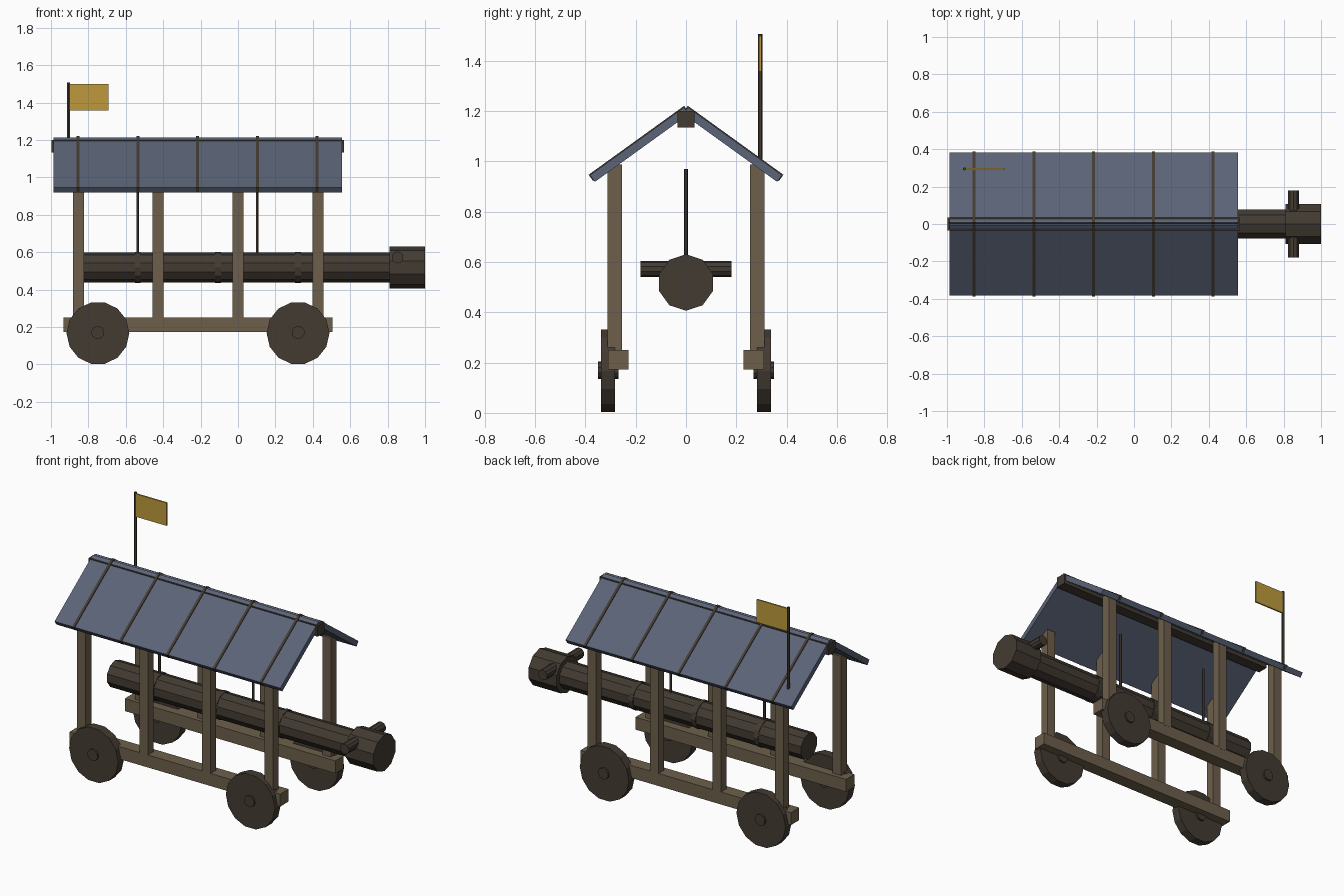
import bpy, math
from mathutils import Matrix, Vector

if "Cube" in bpy.data.objects:
    bpy.data.objects.remove(bpy.data.objects["Cube"])


def lin(c):
    c /= 255
    return c / 12.92 if c <= 0.04045 else ((c + 0.055) / 1.055) ** 2.4


def material(name, r, g, b):
    m = bpy.data.materials.new(name)
    m.diffuse_color = (lin(r), lin(g), lin(b), 1)
    m.use_nodes = True
    m.node_tree.nodes["Principled BSDF"].inputs["Base Color"].default_value = m.diffuse_color
    return m


SLATE = material("slate_blue", 91, 99, 119)
WOOD = material("weathered_wood", 109, 96, 76)
DARK = material("dark_wood", 67, 59, 50)
GOLD = material("gold_cloth", 190, 154, 60)


def box(name, x, y, z, mat, tilt=0, offset=(0, 0, 0)):
    """Box from (min, max) ranges, or centred at offset and tilted about x."""
    size = [r[1] - r[0] for r in (x, y, z)]
    mid = Vector([(r[0] + r[1]) / 2 for r in (x, y, z)])
    bpy.ops.mesh.primitive_cube_add(size=1)
    o = bpy.context.object
    o.name = name
    o.data.transform(Matrix.Translation(offset) @ Matrix.Rotation(tilt, 4, 'X')
                     @ Matrix.Translation(mid) @ Matrix.Diagonal((*size, 1)))
    o.data.materials.append(mat)
    return o


def rod(name, a, b, r, n, mat, spin=0):
    """Flat-sided cylinder between two points."""
    a, b = Vector(a), Vector(b)
    bpy.ops.mesh.primitive_cylinder_add(vertices=n, radius=r, depth=(b - a).length)
    o = bpy.context.object
    o.name = name
    d = (b - a).normalized()
    if abs(d.x) > 0.9:
        rot = Matrix.Rotation(math.pi / 2, 4, 'Y')
    elif abs(d.y) > 0.9:
        rot = Matrix.Rotation(math.pi / 2, 4, 'X')
    else:
        rot = Matrix.Identity(4)
    o.data.transform(Matrix.Translation((a + b) / 2) @ rot @ Matrix.Rotation(spin, 4, 'Z'))
    o.data.materials.append(mat)
    return o


# Frame sides: rail, posts, wheels with hubs
for s, side in ((-1, "front"), (1, "back")):
    def ys(a, b):
        return tuple(sorted((s * a, s * b)))
    box(f"{side}_rail", (-0.933, 0.505), ys(0.228, 0.31), (0.173, 0.25), WOOD)
    for i, x in enumerate((-0.853, -0.427, 0.0, 0.427)):
        box(f"{side}_post_{i}", (x - 0.029, x + 0.029), ys(0.254, 0.311), (0.24, 0.986), WOOD)
    for i, x in enumerate((-0.749, 0.321)):
        rod(f"{side}_wheel_{i}", (x, s * 0.282, 0.167), (x, s * 0.338, 0.167), 0.168, 14, DARK,
            math.pi / 2)
        rod(f"{side}_hub_{i}", (x, s * 0.269, 0.17), (x, s * 0.35, 0.17), 0.035, 10, DARK)

# Roof panels and their battens, tilted down from the ridge
SLOPE = math.radians(35.8)
for s, side in ((-1, "front"), (1, "back")):
    tilt = -s * SLOPE
    centre = (0, s * 0.185, 1.066)
    box(f"{side}_roof_panel", (-0.986, 0.556), (-0.23, 0.23), (-0.0165, 0.0165), SLATE, tilt, centre)
    for i in range(5):
        x = -0.855 + 0.3195 * i
        box(f"{side}_roof_batten_{i}", (x - 0.008, x + 0.008), (-0.234, 0.234), (-0.01, 0.021),
            DARK, tilt, centre)
box("ridge_beam", (-0.997, 0.568), (-0.034, 0.034), (1.133, 1.2), DARK)

# Ram with head, cross pegs and bands
Z = 0.518
SPIN = math.pi / 2
rod("ram_log", (-0.84, 0, Z), (0.83, 0, Z), 0.081, 10, DARK, SPIN)
rod("ram_head", (0.81, 0, Z), (1.0, 0, Z), 0.112, 10, DARK, SPIN)
rod("ram_peg", (0.853, -0.18, 0.572), (0.853, 0.18, 0.572), 0.032, 10, DARK)
for i, x in enumerate((-0.535, -0.107, 0.321)):
    rod(f"ram_band_{i}", (x - 0.015, 0, Z), (x + 0.015, 0, Z), 0.084, 12, DARK)

# Hanging ropes
for i, x in enumerate((-0.535, 0.104)):
    rod(f"rope_{i}", (x, 0, 0.55), (x, 0, 0.97), 0.008, 6, DARK)

# Flag on its pole
rod("flag_pole", (-0.906, 0.295, 1.0), (-0.906, 0.295, 1.506), 0.009, 6, DARK)
box("flag", (-0.904, -0.692), (0.29, 0.3), (1.357, 1.498), GOLD)
